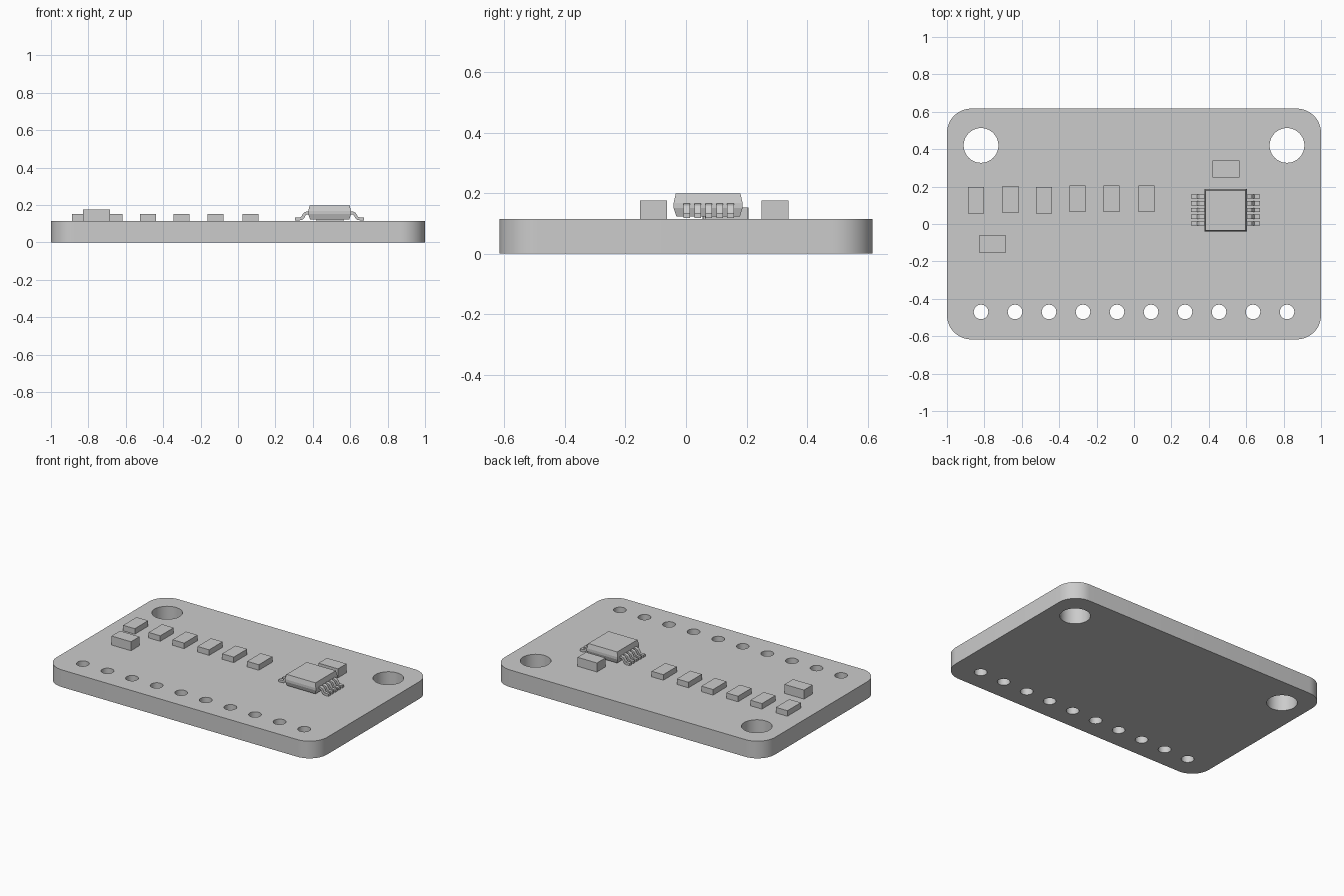
import bpy
import bmesh
import math

old = bpy.data.objects.get("Cube")
if old:
    bpy.data.objects.remove(old, do_unlink=True)

grey = bpy.data.materials.new("plain grey")
grey.use_nodes = True
colour = (0.6, 0.6, 0.6, 1)
grey.diffuse_color = colour
grey.node_tree.nodes["Principled BSDF"].inputs["Base Color"].default_value = colour

BOARD_TOP = 0.115


def add_object(name, data):
    obj = bpy.data.objects.new(name, data)
    data.materials.append(grey)
    bpy.context.collection.objects.link(obj)
    return obj


def add_mesh(name, bm):
    bmesh.ops.recalc_face_normals(bm, faces=bm.faces)
    mesh = bpy.data.meshes.new(name)
    bm.to_mesh(mesh)
    bm.free()
    return add_object(name, mesh)


def select_only(obj):
    bpy.ops.object.select_all(action="DESELECT")
    obj.select_set(True)
    bpy.context.view_layer.objects.active = obj


def smooth(obj):
    select_only(obj)
    bpy.ops.object.shade_smooth_by_angle(angle=math.radians(30))


def arc(cx, cy, radius, start, sweep, steps):
    angles = [start + sweep * i / steps for i in range(steps + 1)]
    return [(cx + radius * math.cos(a), cy + radius * math.sin(a)) for a in angles]


def box(name, x, y, size):
    bm = bmesh.new()
    bmesh.ops.create_cube(bm, size=1)
    bmesh.ops.scale(bm, vec=size, verts=bm.verts)
    obj = add_mesh(name, bm)
    obj.location = (x, y, BOARD_TOP + size[2] / 2)
    return obj


# Circuit board: rounded rectangle with mounting holes and a pin row
def make_board():
    r, hx, hy = 0.13, 1.0, 0.617
    outline = []
    for i, (sx, sy) in enumerate([(1, 1), (-1, 1), (-1, -1), (1, -1)]):
        outline += arc(sx * (hx - r), sy * (hy - r), r, i * math.pi / 2, math.pi / 2, 12)
    loops = [outline]
    for side in (-1, 1):
        loops.append(arc(side * 0.818, 0.42, 0.093, 0, math.tau, 40)[:-1])
    for i in range(10):
        loops.append(arc(-0.818 + i * 0.1818, -0.47, 0.039, 0, math.tau, 28)[:-1])

    curve = bpy.data.curves.new("circuit_board", "CURVE")
    curve.dimensions = "2D"
    curve.fill_mode = "BOTH"
    curve.extrude = BOARD_TOP / 2
    for loop in loops:
        spline = curve.splines.new("POLY")
        spline.points.add(len(loop) - 1)
        for point, (x, y) in zip(spline.points, loop):
            point.co = (x, y, 0, 1)
        spline.use_cyclic_u = True
    board = add_object("circuit_board", curve)
    board.location.z = BOARD_TOP / 2
    select_only(board)
    bpy.ops.object.convert(target="MESH")
    board = bpy.context.object
    bm = bmesh.new()
    bm.from_mesh(board.data)
    bmesh.ops.remove_doubles(bm, verts=bm.verts, dist=0.0001)
    bmesh.ops.recalc_face_normals(bm, faces=bm.faces)
    bm.to_mesh(board.data)
    bm.free()
    smooth(board)


make_board()

# Row of small resistors
resistors = [(-0.845, 0.126), (-0.66, 0.131), (-0.481, 0.128),
             (-0.302, 0.136), (-0.12, 0.136), (0.067, 0.134)]
for i, (x, y) in enumerate(resistors):
    box(f"resistor_{i + 1}", x, y, (0.086, 0.142, 0.037))

# Two taller capacitors
box("capacitor_front", -0.757, -0.107, (0.144, 0.09, 0.06))
box("capacitor_back", 0.493, 0.294, (0.144, 0.09, 0.06))

CHIP_X, CHIP_Y = 0.49, 0.073


# Chip body: stacked square rings, widest around the middle
def make_chip():
    bm = bmesh.new()
    rings = []
    for half, z in [(0.105, 0.123), (0.114, 0.151), (0.114, 0.167), (0.107, 0.198)]:
        rings.append([bm.verts.new((sx * half, sy * half, z))
                      for sx, sy in [(1, 1), (-1, 1), (-1, -1), (1, -1)]])
    for low, high in zip(rings, rings[1:]):
        for i in range(4):
            j = (i + 1) % 4
            bm.faces.new((low[i], low[j], high[j], high[i]))
    bm.faces.new(rings[0])
    bm.faces.new(rings[-1])
    body = add_mesh("chip_body", bm)
    body.location = (CHIP_X, CHIP_Y, 0)


# Bent lead: a centre line thickened and extruded across its width
def make_lead(name, side, y):
    path = [(0.1, 0.157), (0.122, 0.157), (0.132, 0.153), (0.138, 0.145),
            (0.142, 0.136), (0.15, 0.128), (0.16, 0.126), (0.184, 0.126)]
    upper, lower = [], []
    for i, (x, z) in enumerate(path):
        x0, z0 = path[max(i - 1, 0)]
        x1, z1 = path[min(i + 1, len(path) - 1)]
        length = math.hypot(x1 - x0, z1 - z0)
        nx, nz = -(z1 - z0) / length * 0.008, (x1 - x0) / length * 0.008
        upper.append((x + nx, z + nz))
        lower.append((x - nx, z - nz))
    bm = bmesh.new()
    strips = [[bm.verts.new((side * x, w, z)) for x, z in line]
              for line, w in [(upper, -0.011), (upper, 0.011), (lower, 0.011), (lower, -0.011)]]
    for a, b in zip(strips, strips[1:] + strips[:1]):
        for i in range(len(path) - 1):
            bm.faces.new((a[i], a[i + 1], b[i + 1], b[i]))
    for end in (0, -1):
        bm.faces.new([strip[end] for strip in strips])
    lead = add_mesh(name, bm)
    lead.location = (CHIP_X, y, 0)
    smooth(lead)


make_chip()
for side, label in ((1, "left"), (-1, "right")):
    for i in range(5):
        make_lead(f"chip_lead_{label}_{i + 1}", side, CHIP_Y + 0.002 + (i - 2) * 0.036)
